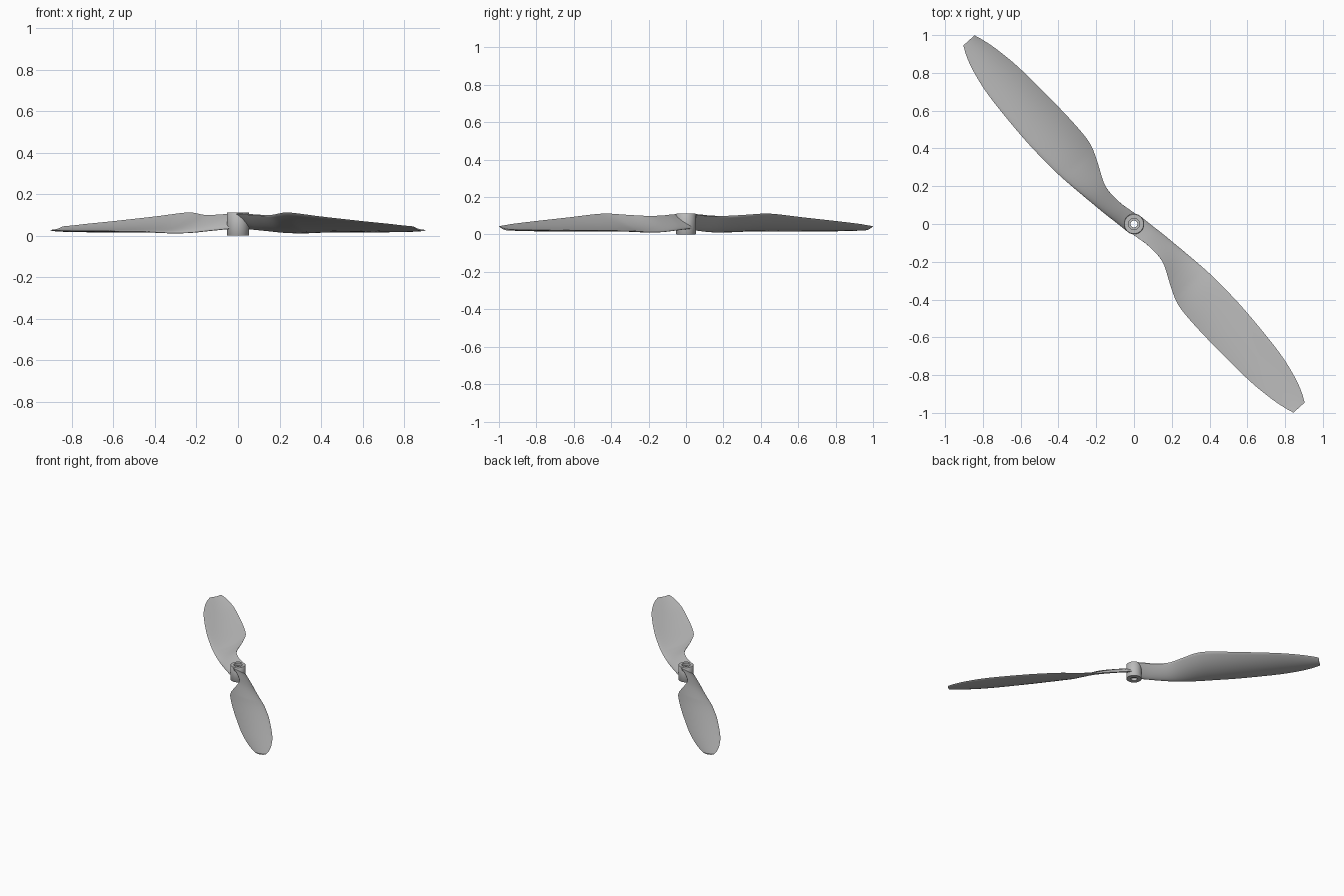
import bpy, bmesh, math
from mathutils import Vector

cube = bpy.data.objects.get("Cube")
if cube:
    bpy.data.objects.remove(cube, do_unlink=True)

grey = bpy.data.materials.new("light_grey_plastic")
grey.use_nodes = True
grey.diffuse_color = (0.5, 0.5, 0.5, 1)
grey.node_tree.nodes["Principled BSDF"].inputs["Base Color"].default_value = (0.5, 0.5, 0.5, 1)


def finish(bm, name):
    bmesh.ops.recalc_face_normals(bm, faces=bm.faces)
    mesh = bpy.data.meshes.new(name)
    bm.to_mesh(mesh)
    bm.free()
    mesh.materials.append(grey)
    ob = bpy.data.objects.new(name, mesh)
    bpy.context.collection.objects.link(ob)
    bpy.ops.object.select_all(action='DESELECT')
    ob.select_set(True)
    bpy.context.view_layer.objects.active = ob
    bpy.ops.object.shade_smooth_by_angle(angle=math.radians(40))
    return ob


def bridge(bm, a, b):
    n = len(a)
    for i in range(n):
        bm.faces.new((a[i], a[(i + 1) % n], b[(i + 1) % n], b[i]))


# Blade stations: radius, high edge offset and z, low edge offset and z
STATIONS = [
    (0.000, -0.050, 0.108, 0.054, 0.034),
    (0.070, -0.035, 0.106, 0.065, 0.028),
    (0.143, -0.021, 0.101, 0.078, 0.022),
    (0.250, -0.023, 0.098, 0.094, 0.014),
    (0.365, -0.073, 0.104, 0.110, 0.013),
    (0.450, -0.107, 0.110, 0.120, 0.016),
    (0.537, -0.120, 0.108, 0.126, 0.019),
    (0.730, -0.119, 0.091, 0.130, 0.021),
    (1.010, -0.104, 0.069, 0.116, 0.023),
    (1.165, -0.082, 0.057, 0.090, 0.024),
    (1.250, -0.062, 0.049, 0.064, 0.025),
    (1.307, -0.043, 0.044, 0.037, 0.026),
]
AXIS = Vector((0.67, -0.742, 0)).normalized()
SIDE = Vector((-AXIS.y, AXIS.x, 0))
UP = Vector((0, 0, 1))


def smooth_stations(steps):
    # Catmull-Rom curve through the stations
    pts = [Vector(s) for s in STATIONS]
    pts = [2 * pts[0] - pts[1]] + pts + [2 * pts[-1] - pts[-2]]
    out = []
    for a, b, c, d in zip(pts, pts[1:], pts[2:], pts[3:]):
        for k in range(steps):
            t = k / steps
            out.append(0.5 * (2 * b + (c - a) * t + (2 * a - 5 * b + 4 * c - d) * t ** 2
                              + (3 * b - a - 3 * c + d) * t ** 3))
    return out + [pts[-2]]


def section(station, n=12):
    # Hollow-topped aerofoil from the low leading edge to the high trailing edge
    r, v_high, z_high, v_low, z_low = station
    lead, trail = Vector((v_low, z_low)), Vector((v_high, z_high))
    chord = trail - lead
    normal = Vector((chord.y, -chord.x)).normalized()
    f = r / STATIONS[-1][0]
    thick = 0.022 * (1 - f) + 0.007 * f
    sag = 0.08 * chord.length * min(1, max(0, r - 0.1) * 3)
    loop = [(i / n, 1) for i in range(n + 1)] + [(i / n, -1) for i in range(n - 1, 0, -1)]
    points = []
    for i, sign in loop:
        s = i * i * (3 - 2 * i)
        half = thick * (1.3 * math.sqrt(s) * (1 - s) + 0.08 * s)
        p = lead + chord * s + normal * (sign * half - sag * 4 * s * (1 - s))
        points.append(AXIS * r + SIDE * p.x + UP * max(p.y, 0.004))
    return points


# Cutter that clears the blade roots from the bore
bm = bmesh.new()
bmesh.ops.create_cone(bm, cap_ends=True, segments=48, radius1=0.04, radius2=0.04, depth=1)
cutter = finish(bm, "bore_cutter")
cutter.hide_render = True

# Two blades, half a turn apart
for name, sign in (("front_blade", 1), ("back_blade", -1)):
    bm = bmesh.new()
    rings = [[bm.verts.new((p.x * sign, p.y * sign, p.z)) for p in section(s)]
             for s in smooth_stations(5)]
    for a, b in zip(rings, rings[1:]):
        bridge(bm, a, b)
    bm.faces.new(rings[0])
    bm.faces.new(rings[-1])
    blade = finish(bm, name)
    cut = blade.modifiers.new("bore", 'BOOLEAN')
    cut.operation = 'DIFFERENCE'
    cut.object = cutter
    bpy.ops.object.modifier_apply(modifier=cut.name)
bpy.data.objects.remove(cutter, do_unlink=True)

# Hub: turned sleeve with a stepped bore
PROFILE = [(0.022, 0), (0.051, 0), (0.054, 0.004), (0.054, 0.108), (0.051, 0.112),
           (0.030, 0.112), (0.030, 0.092), (0.018, 0.092), (0.018, 0.02), (0.022, 0.02)]
bm = bmesh.new()
SIDES = 48
rings = []
for k in range(SIDES):
    a = math.tau * k / SIDES
    rings.append([bm.verts.new((r * math.cos(a), r * math.sin(a), z)) for r, z in PROFILE])
for k in range(SIDES):
    bridge(bm, rings[k], rings[(k + 1) % SIDES])
finish(bm, "hub")
